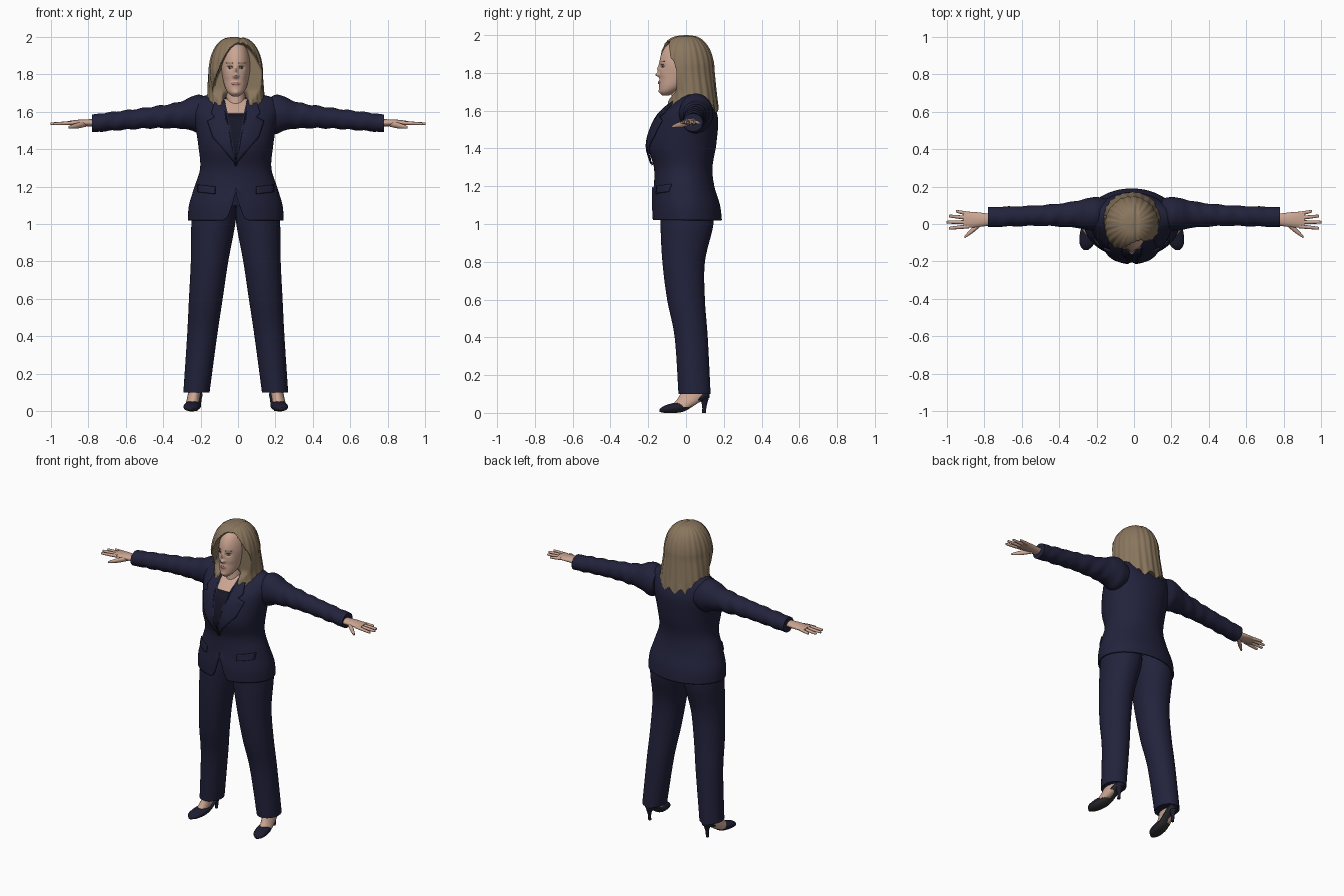
import bpy, bmesh
from math import sin, cos, pi, exp, atan2
from mathutils import Vector
from mathutils.bvhtree import BVHTree

cube = bpy.data.objects.get("Cube")
if cube:
    bpy.data.objects.remove(cube, do_unlink=True)

MIDLINE = -.012          # the body sits slightly off centre
EYES = 1.835             # heights of the facial features and hands
NOSE = 1.79
MOUTH = 1.75
HAND = 1.54
parts = []


def material(name, red, green, blue):
    mat = bpy.data.materials.new(name)
    mat.use_nodes = True
    mat.diffuse_color = (red, green, blue, 1)
    shader = next(node for node in mat.node_tree.nodes if node.type == 'BSDF_PRINCIPLED')
    shader.inputs["Base Color"].default_value = mat.diffuse_color
    shader.inputs["Roughness"].default_value = .7
    return mat


navy = material("navy suit", .016, .016, .045)
dark_top = material("dark top", .008, .008, .02)
skin = material("skin", .6, .38, .29)
blonde = material("hair", .25, .18, .11)
lip_red = material("lips", .45, .2, .17)
eye_white = material("eye white", .5, .42, .37)
eye_dark = material("iris", .07, .06, .05)
shoe_navy = material("shoe", .012, .012, .03)
sole_grey = material("sole", .03, .03, .032)


def finish(name, bm, mat, thickness=0, offset=0):
    bmesh.ops.recalc_face_normals(bm, faces=bm.faces)
    mesh = bpy.data.meshes.new(name)
    bm.to_mesh(mesh)
    bm.free()
    mesh.materials.append(mat)
    part = bpy.data.objects.new(name, mesh)
    bpy.context.collection.objects.link(part)
    if thickness:
        solid = part.modifiers.new("thickness", 'SOLIDIFY')
        solid.thickness, solid.offset = thickness, offset
    parts.append(part)
    return part


def smooth_rows(rows, steps):
    # Catmull-Rom curve through the sections
    last = len(rows) - 1
    for i in range(last):
        before, start, end, after = (rows[max(0, min(last, i + j))] for j in (-1, 0, 1, 2))
        for s in range(steps):
            t = s / steps
            yield [b + t / 2 * (c - a + t * (2*a - 5*b + 4*c - d + t * (3 * (b - c) + d - a)))
                   for a, b, c, d in zip(before, start, end, after)]
    yield rows[last]


def dome(base, height, width, low, high, count=6):
    # rounded crown sections from the base up to the pole
    for i in range(count + 1):
        angle = pi / 2 * i / count
        scale = max(cos(angle), .01) ** .75
        yield base + height * sin(angle), width * scale, low * scale, high * scale


def loft(name, mat, axis, rows, centre=lambda t: 0, sides=32, steps=6, side=1,
         middle=MIDLINE, deform=None, open_start=False, thickness=0):
    # elliptical sections: position along the axis, half width, low edge, high edge
    bm = bmesh.new()
    rings = []
    for t, width, low, high in smooth_rows(rows, steps):
        ring = []
        for i in range(sides):
            angle = 2 * pi * i / sides
            u = centre(t) + width * cos(angle)
            v = (low + high) / 2 + (high - low) / 2 * sin(angle)
            point = Vector({'X': (t, u, v), 'Y': (u, t, v), 'Z': (u, v, t)}[axis])
            if deform:
                deform(point)
            ring.append(bm.verts.new((point.x * side + middle, point.y, point.z)))
        rings.append(ring)
    for lower, upper in zip(rings, rings[1:]):
        for i in range(sides):
            bm.faces.new((lower[i - 1], lower[i], upper[i], upper[i - 1]))
    if not open_start:
        bm.faces.new(rings[0])
    bm.faces.new(rings[-1])
    return finish(name, bm, mat, thickness, -1)


def surface(part):
    return BVHTree.FromPolygons([v.co for v in part.data.vertices],
                                [list(p.vertices) for p in part.data.polygons])


def patch(name, mat, tree, outline, lift=.003, thickness=.004, side=1, cuts=5):
    # thin plate outlined from the front and laid onto a surface
    bm = bmesh.new()
    bm.faces.new([bm.verts.new((x * side + MIDLINE, 0, z)) for x, z in outline])
    bmesh.ops.triangulate(bm, faces=bm.faces)
    bmesh.ops.subdivide_edges(bm, edges=bm.edges, cuts=cuts, use_grid_fill=True)
    for vert in bm.verts:
        hit = tree.ray_cast(Vector((vert.co.x, -1, vert.co.z)), Vector((0, 1, 0)))[0]
        vert.co.y = (hit.y if hit else 0) - lift
    return finish(name, bm, mat, thickness)


def oval(x, z, width, height, count=14):
    angles = [2 * pi * i / count for i in range(count)]
    return [(x + width * cos(angle), z + height * sin(angle)) for angle in angles]


def ease(start, end, value):
    t = max(0, min(1, (value - start) / (end - start)))
    return t * t * (3 - 2 * t)


# Jacket body with a cutaway opening at the front hem
def cut_hem(point):
    if point.y < 0:
        gap = max(0, 1 - abs(point.x) / .06) ** 1.6
        point.z += ease(1.22, 1.02, point.z) * .15 * gap


jacket = loft("jacket", navy, 'Z', [
    (1.02, .255, -.18, .19), (1.1, .25, -.18, .18), (1.2, .22, -.17, .15), (1.3, .19, -.17, .14),
    (1.42, .2, -.2, .16), (1.55, .22, -.16, .17), (1.62, .23, -.1, .15), (1.67, .21, -.04, .12),
    (1.7, .1, 0, .1)], sides=96, deform=cut_hem, open_start=True, thickness=.008)
chest = surface(jacket)

# Neckline, top and button
patch("chest_skin", skin, chest, [(-.07, 1.67), (.07, 1.67), (.06, 1.58), (-.06, 1.58)])
patch("inner_top", dark_top, chest, [(-.06, 1.59), (.06, 1.59), (.05, 1.5), (0, 1.34), (-.05, 1.5)], .005)
patch("button", dark_top, chest, oval(0, 1.32, .009, .009), .006, .008, cuts=1)

# Face relief: sideways place, height, sideways spread, upright spread, push forward
RELIEF = {
    "nose tip": (0, NOSE, .012, .011, .022), "nose bridge": (0, NOSE + .03, .009, .02, .011),
    "nostril": (.012, NOSE, .006, .006, .006), "eye socket": (.032, EYES, .016, .011, -.01),
    "lips": (0, MOUTH, .02, .009, .007), "mouth line": (0, MOUTH, .02, .002, -.003),
    "chin": (0, 1.7, .018, .012, .005), "cheek": (.045, NOSE, .018, .018, .004)}


def sculpt_face(point):
    x, z = abs(point.x), point.z
    push = sum(depth * exp(-((x - across) / wide) ** 2 - ((z - up) / tall) ** 2)
               for across, up, wide, tall, depth in RELIEF.values())
    point.y -= push * ease(-.03, -.08, point.y)


head = loft("head", skin, 'Z', [
    (1.68, .015, -.125, -.09), (1.7, .04, -.14, -.05), (1.73, .057, -.142, 0), (1.78, .07, -.14, .06),
    *dome(EYES, .145, .079, -.142, .1)], sides=96, steps=9, deform=sculpt_face)
face = surface(head)
loft("neck", skin, 'Z', [(1.55, .075, -.09, .07), (1.64, .055, -.08, .06), (1.76, .052, -.07, .06)])
patch("lips", lip_red, face, oval(0, MOUTH, .025, .008), .001, .002, cuts=3)


# Hair: strands combed back around the face from an off-centre parting
def comb(point):
    angle = atan2(point.x, -point.y)
    strand = 1 + .014 * sin(24 * angle + 9 * point.z) + .008 * sin(11 * angle)
    point.x *= strand
    point.y *= strand
    hairline = 1.962 - 11 * (point.x - .025) ** 2
    collar = ease(1.72, 1.64, point.z)
    throat = ease(.075, .05, abs(point.x))
    limit = -.05 - collar * (.045 - .1 * throat)
    if point.y < limit:
        point.y += (limit - point.y) * ease(hairline + .012, hairline - .012, point.z)
    point.z -= .006 * exp(-((point.x - .025) / .008) ** 2) * ease(1.93, 1.97, point.z)
    point.z += ease(1.68, 1.6, point.z) * .018 * sin(13 * angle)


loft("hair", blonde, 'Z', [(1.61, .16, -.12, .17), (1.7, .15, -.11, .16),
                           *dome(1.8, .2, .145, -.16, .15)], sides=144, steps=8, deform=comb)


# Creases along the sleeves
def wrinkle(point):
    fold = ease(.25, .35, point.x) * ease(.77, .7, point.x)
    point.z += .003 * fold * sin(75 * point.x + 25 * point.y)
    point.y += .002 * fold * sin(60 * point.x + 40 * point.z)


for side, tag in ((1, "left_"), (-1, "right_")):
    # Lapel and pocket flap
    patch(tag + "lapel", navy, chest, [
        (.06, 1.66), (.11, 1.66), (.13, 1.59), (.11, 1.57), (.15, 1.55), (.12, 1.46),
        (0, 1.32), (0, 1.34), (.045, 1.5), (.06, 1.59)], .011, .009, side)
    patch(tag + "pocket_flap", navy, chest, [(.11, 1.2), (.2, 1.21), (.2, 1.17), (.11, 1.16)],
          .004, .009, side)

    # Eye and brow
    patch(tag + "eye", eye_white, face, oval(.032, EYES, .014, .006), .001, .002, side, 2)
    patch(tag + "iris", eye_dark, face, oval(.032, EYES, .005, .005), .003, .002, side, 1)
    patch(tag + "eyelid", eye_dark, face, oval(.032, EYES + .007, .014, .001), .002, .002, side, 2)
    patch(tag + "brow", blonde, face, oval(.034, EYES + .025, .02, .003), .001, .002, side, 2)

    # Sleeve
    loft(tag + "sleeve", navy, 'X', [
        (.15, .08, 1.5, 1.66), (.2, .09, 1.48, 1.69), (.25, .085, 1.5, 1.68), (.32, .07, 1.51, 1.65),
        (.5, .055, 1.51, 1.62), (.78, .053, 1.49, 1.585)], lambda x: .06 - .03 * x,
        sides=48, steps=16, side=side, middle=0, deform=wrinkle)

    # Hand: palm, fingers that fan out, thumb
    loft(tag + "palm", skin, 'X', [
        (.76, .03, HAND - .02, HAND + .02), (.84, .04, HAND - .016, HAND + .018),
        (.91, .044, HAND - .01, HAND + .01)], lambda x: .023, side=side, middle=0)
    for i, finger in enumerate(("index", "middle", "ring", "little")):
        tip = 1 - .012 * (i - 1) ** 2
        loft(tag + finger + "_finger", skin, 'X', [
            (.88, .011, HAND - .01, HAND + .01), (tip - .01, .008, HAND - .012, HAND + .003),
            (tip, .003, HAND - .008, HAND)],
            lambda x: .022 * i - .012 + .1 * (i - 1) * (x - .88), sides=12, side=side, middle=0)
    loft(tag + "thumb", skin, 'X', [
        (.81, .016, HAND - .02, HAND + .012), (.86, .016, HAND - .03, HAND),
        (.9, .008, HAND - .03, HAND - .015), (.905, .003, HAND - .026, HAND - .02)],
        lambda x: .7 - .85 * x, sides=16, side=side, middle=0)

    # Trouser leg
    loft(tag + "trouser_leg", navy, 'Z', [
        (.1, .07, -.04, .13), (.4, .08, -.06, .115), (.6, .09, -.1, .1), (.8, .1, -.125, .1),
        (1, .117, -.135, .145), (1.1, .11, -.13, .13)], lambda z: .22 - .1 * z, sides=48, side=side)

    # Foot, pump with a grey sole, stiletto heel
    loft(tag + "foot", skin, 'Z', [
        (.03, .035, -.085, .03), (.09, .034, -.035, .1), (.2, .034, .01, .1)],
        lambda z: .24 - .2 * z, side=side)
    shoe = loft(tag + "shoe", shoe_navy, 'Y', [
        (-.14, .01, .005, .02), (-.11, .037, 0, .04), (-.05, .045, 0, .055), (0, .039, .012, .058),
        (.05, .036, .045, .085), (.1, .033, .07, .11), (.125, .016, .08, .11)],
        lambda y: .225 - .14 * y, side=side)
    shoe.data.materials.append(sole_grey)
    for poly in shoe.data.polygons:
        poly.material_index = int(poly.normal.z < -.55)
    loft(tag + "heel", shoe_navy, 'Z', [
        (0, .009, .085, .105), (.04, .01, .085, .11), (.09, .026, .07, .124)],
        lambda z: .212, sides=16, side=side)

# Smooth shading with crisp edges
bpy.ops.object.select_all(action='DESELECT')
for part in parts:
    part.select_set(True)
bpy.context.view_layer.objects.active = jacket
bpy.ops.object.shade_smooth_by_angle(angle=.9)
